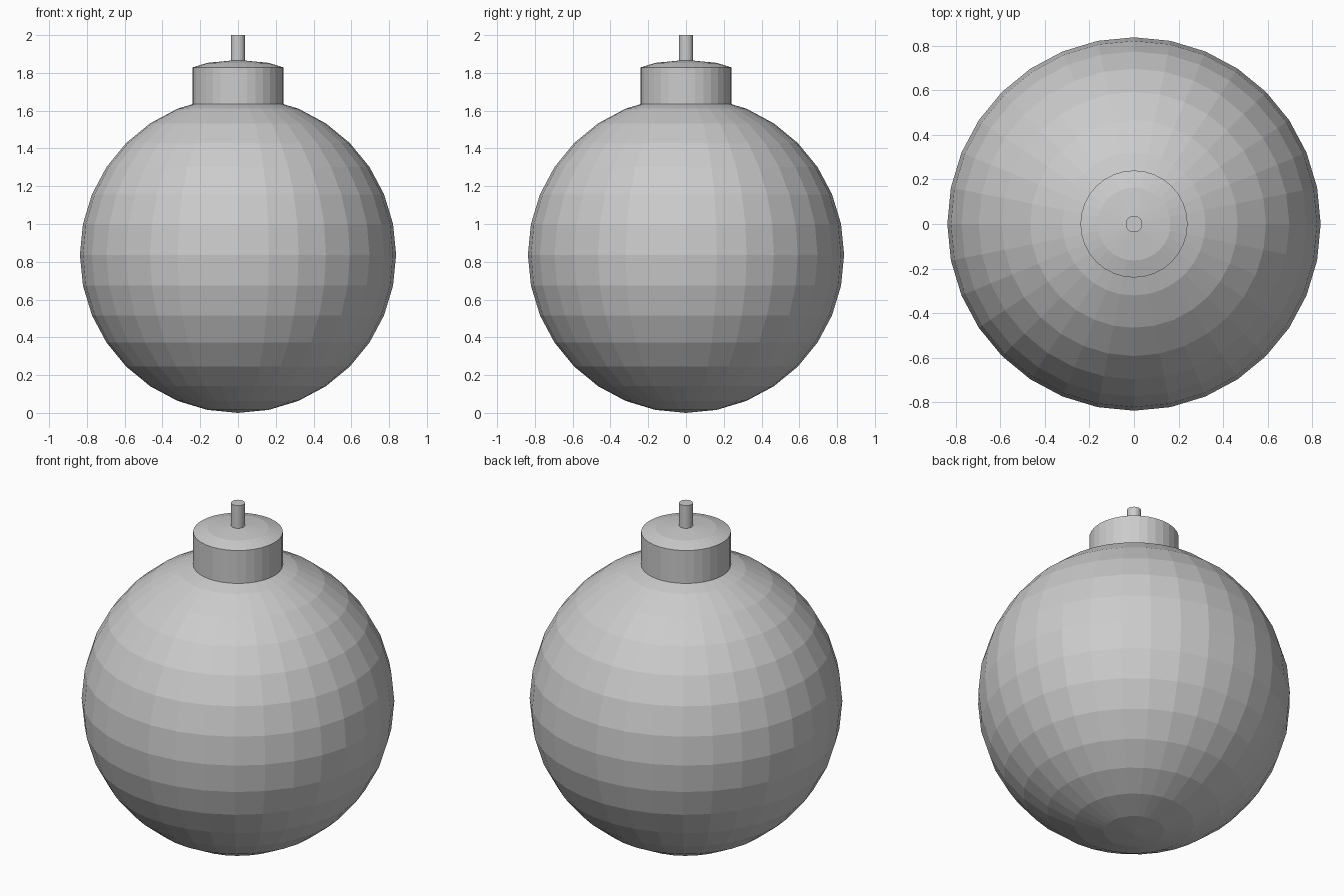
import bpy
import bmesh
from math import cos, sin, pi

# Remove the default cube
cube = bpy.data.objects.get("Cube")
if cube:
    bpy.data.objects.remove(cube, do_unlink=True)

R = 0.837          # ball radius
SEGMENTS = 32
RINGS = 16
CAP_R = 0.24
CAP_LIFT = 0.195   # height of the cap above the ball surface
FUSE_R = 0.037

grey = bpy.data.materials.new("plain grey")
grey.use_nodes = True
colour = (0.6, 0.6, 0.6, 1)
grey.diffuse_color = colour
grey.node_tree.nodes["Principled BSDF"].inputs["Base Color"].default_value = colour


def lathe(name, profile, segments):
    """Revolve (radius, height) points around z into a flat-shaded object."""
    bm = bmesh.new()
    verts = [bm.verts.new((r, 0, z)) for r, z in profile]
    edges = [bm.edges.new(pair) for pair in zip(verts, verts[1:])]
    bmesh.ops.spin(bm, geom=verts + edges, cent=(0, 0, 0), axis=(0, 0, 1),
                   angle=2 * pi, steps=segments, use_merge=True)
    bmesh.ops.remove_doubles(bm, verts=bm.verts, dist=0.0001)
    bmesh.ops.recalc_face_normals(bm, faces=bm.faces)
    mesh = bpy.data.meshes.new(name)
    bm.to_mesh(mesh)
    bm.free()
    mesh.materials.append(grey)
    obj = bpy.data.objects.new(name, mesh)
    bpy.context.collection.objects.link(obj)
    return obj


# Round faceted body, from the bottom pole to the top pole
step = pi / RINGS
lathe("ball_body", [(R * sin(i * step), R - R * cos(i * step))
                    for i in range(RINGS + 1)], SEGMENTS)

# Neck cap, its top a raised copy of the ball's crown
ring_r = R * sin(step)
apex = 2 * R + CAP_LIFT
ring_z = apex - R * (1 - cos(step))
rim_z = apex - 0.04
lathe("neck_cap", [(0, 1.6), (CAP_R, 1.6), (CAP_R, rim_z),
                   (ring_r, ring_z), (0, apex)], SEGMENTS)

# Short fuse stub
lathe("fuse_stub", [(0, 1.83), (FUSE_R, 1.83), (FUSE_R, 2), (0, 2)], SEGMENTS)
